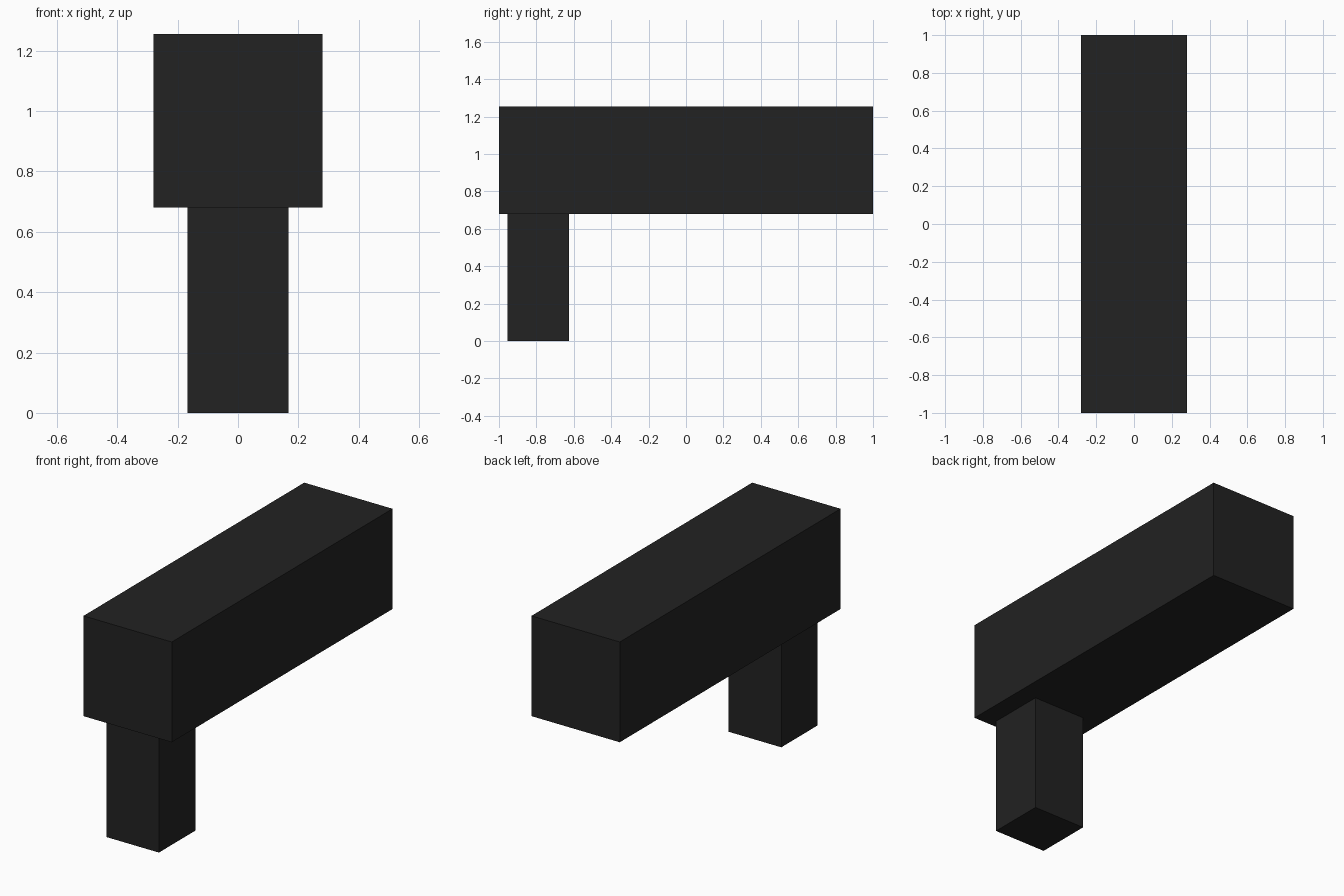
import bpy

if "Cube" in bpy.data.objects:
    bpy.data.objects.remove(bpy.data.objects["Cube"])

black = bpy.data.materials.new("matte black")
black.diffuse_color = (0.016, 0.016, 0.016, 1)
black.use_nodes = True
black.node_tree.nodes["Principled BSDF"].inputs["Base Color"].default_value = black.diffuse_color


def box(name, low, high):
    """Axis-aligned box between two corners."""
    centre = [(a + b) / 2 for a, b in zip(low, high)]
    bpy.ops.mesh.primitive_cube_add(size=1, location=centre)
    obj = bpy.context.object
    obj.name = name
    obj.scale = [b - a for a, b in zip(low, high)]
    bpy.ops.object.transform_apply(location=False, rotation=False, scale=True)
    obj.data.materials.append(black)
    return obj


# Long horizontal body
box("body", (-0.28, -1.0, 0.68), (0.28, 1.0, 1.255))
# Upright grip under the front end
box("grip", (-0.167, -0.955, 0.0), (0.167, -0.625, 0.68))
